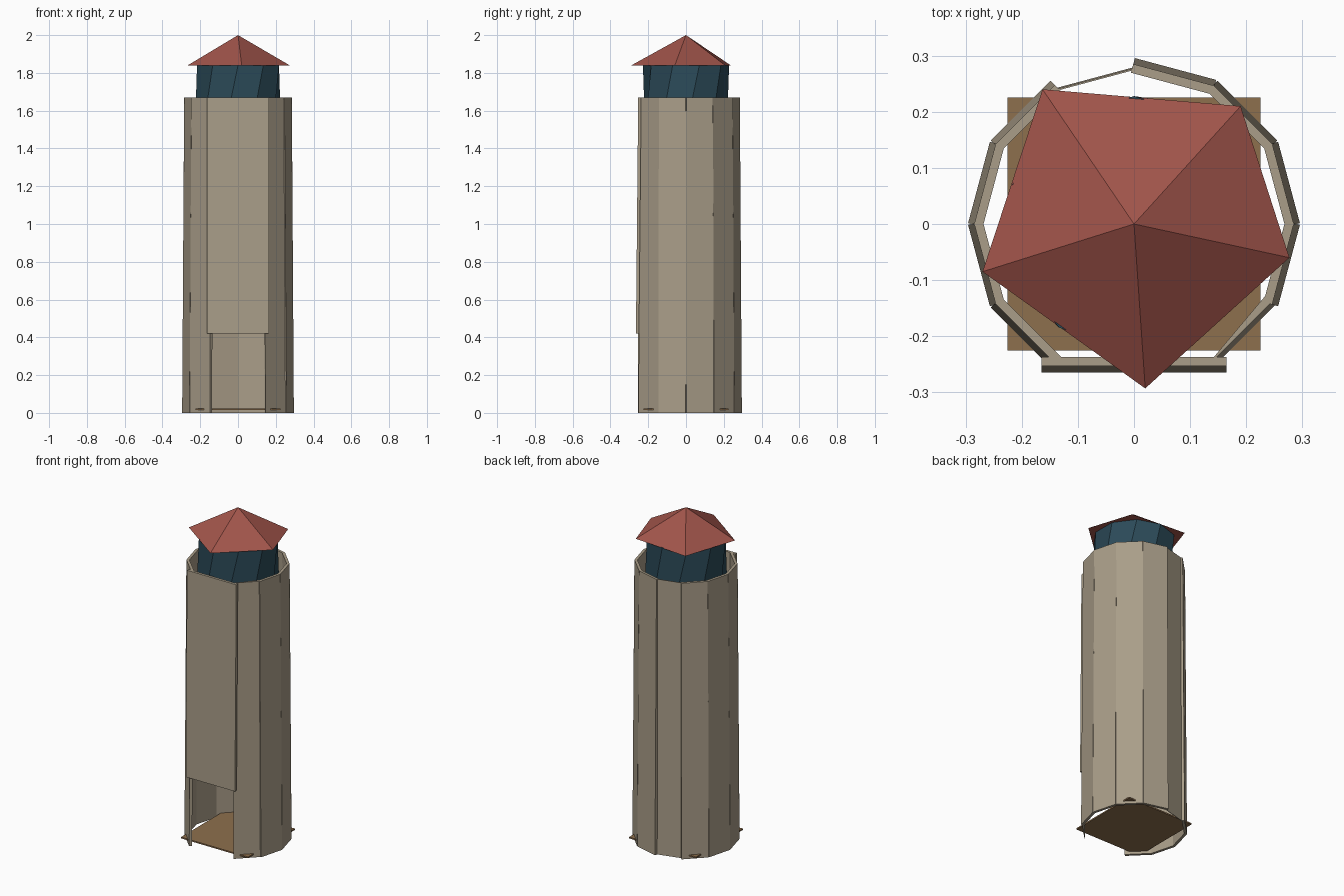
import bpy
from math import sin, cos, radians
from mathutils import Vector

if "Cube" in bpy.data.objects:
    bpy.data.objects.remove(bpy.data.objects["Cube"])


def material(name, rgb):
    m = bpy.data.materials.new(name)
    m.diffuse_color = (*rgb, 1)
    m.use_nodes = True
    m.node_tree.nodes["Principled BSDF"].inputs["Base Color"].default_value = m.diffuse_color
    return m


STONE = material("stone", (0.40, 0.34, 0.25))
RED = material("red_roof", (0.36, 0.09, 0.07))
BLUE = material("blue_glass", (0.025, 0.07, 0.10))
WOOD = material("wood", (0.27, 0.16, 0.075))


def add_mesh(name, verts, faces, mat):
    me = bpy.data.meshes.new(name)
    me.from_pydata(verts, [], faces)
    me.materials.append(mat)
    ob = bpy.data.objects.new(name, me)
    bpy.context.collection.objects.link(ob)
    return ob


def prism(name, bottom, top, mat):
    """Closed solid between two rings with equal vertex counts."""
    n = len(bottom)
    faces = [tuple(reversed(range(n))), tuple(range(n, 2 * n))]
    faces += [(i, (i + 1) % n, n + (i + 1) % n, n + i) for i in range(n)]
    return add_mesh(name, bottom + top, faces, mat)


def slab(name, angle, half, r_low, r_high, z0, z1, t0=0.016, t1=0.016):
    """Leaning wall plank; t0 and t1 are the thicknesses at its two ends."""
    out = Vector((cos(radians(angle)), sin(radians(angle)), 0))
    side = Vector((-out.y, out.x, 0))

    def ring(r, z):
        pts = [(r - t0, -half), (r, -half), (r, half), (r - t1, half)]
        return [out * d + side * s + Vector((0, 0, z)) for d, s in pts]
    return prism(name, ring(r_low, z0), ring(r_high, z1), STONE)


# Twelve-sided tower shell, leaving the two front sides open for the doorway
for k in range(-2, 8):
    mid = 30 * k + 15
    t0, t1 = 0.016, 0.016
    lo, hi = 0.286, 0.275
    if k == -2:
        t0, lo, hi = 0.003, 0.280, 0.272
    if k == 3:
        t0, t1, lo, hi = 0.003, 0.003, 0.270, 0.268
    slab(f"wall_plank_{k + 3}", mid, 0.075, lo, hi, 0.0, 1.67, t0, t1)

# Wide panel above the doorway
slab("door_lintel_panel", -90, 0.165, 0.265, 0.253, 0.42, 1.67)

# Square floor board
s = 0.225
square = [(-s, -s), (s, -s), (s, s), (-s, s)]
prism("floor", [(x, y, 0.016) for x, y in square],
      [(x, y, 0.024) for x, y in square], WOOD)


# Twisted ten-sided lantern drum
def lantern_ring(r, z, turn):
    return [(r * cos(radians(36 * i + turn)), r * sin(radians(36 * i + turn)), z)
            for i in range(10)]


prism("lantern", lantern_ring(0.228, 1.50, 0), lantern_ring(0.228, 1.84, 18), BLUE)

# Five-sided, slightly uneven pointed roof
rim = [(-0.27, -0.085), (0.02, -0.293), (0.277, -0.06), (0.19, 0.21), (-0.163, 0.24)]
verts = [(x, y, 1.838) for x, y in rim] + [(0, 0, 2.0)]
faces = [(i, (i + 1) % 5, 5) for i in range(5)] + [(4, 3, 2, 1, 0)]
add_mesh("roof", verts, faces, RED)
